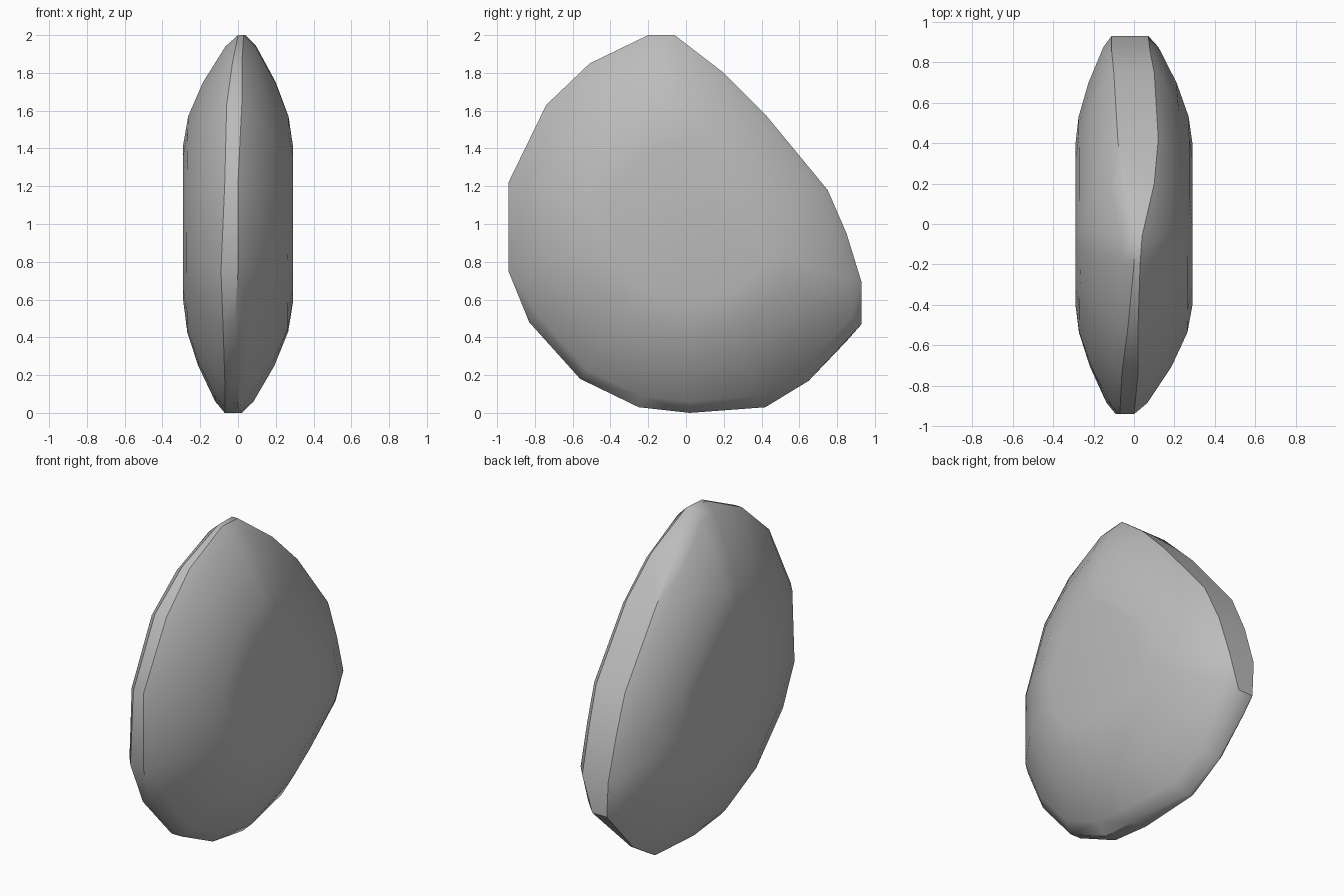
import bpy
import bmesh
import math

cube = bpy.data.objects.get("Cube")
if cube:
    bpy.data.objects.remove(cube, do_unlink=True)

HALF_THICKNESS = 0.29
CENTRE_Y, CENTRE_Z = 0.0, 1.0

# Outline seen from the side: y, z, then the rim's lowest and highest x
OUTLINE = [
    (-0.20, 2.00, 0.00, 0.03), (-0.06, 2.00, 0.00, 0.04),
    (0.20, 1.80, -0.06, 0.10), (0.42, 1.58, -0.08, 0.12),
    (0.75, 1.18, -0.10, 0.10), (0.85, 0.95, -0.11, 0.08),
    (0.93, 0.69, -0.11, 0.07), (0.93, 0.47, -0.10, 0.00),
    (0.85, 0.38, -0.10, -0.06), (0.65, 0.17, -0.09, -0.07),
    (0.42, 0.03, -0.08, -0.05), (0.02, 0.00, -0.07, 0.02),
    (-0.25, 0.03, -0.07, 0.00), (-0.56, 0.18, -0.07, 0.00),
    (-0.83, 0.48, -0.08, -0.02), (-0.94, 0.75, -0.09, 0.00),
    (-0.94, 1.22, -0.07, 0.00), (-0.74, 1.63, -0.06, 0.02),
    (-0.51, 1.85, -0.03, 0.02),
]

# Swelling from rim to flat cap: outline scale, share of the thickness reached
PROFILE = [(1.0, 0.0), (0.94, 0.23), (0.75, 0.64), (0.57, 0.91), (0.42, 1.0)]


def add_side(bm, side):
    """Add the point rings that describe one broad face of the stone."""
    cap = side * HALF_THICKNESS
    for y, z, low, high in OUTLINE:
        rim = high if side > 0 else low
        for scale, rise in PROFILE:
            bm.verts.new((rim + (cap - rim) * rise,
                          CENTRE_Y + (y - CENTRE_Y) * scale,
                          CENTRE_Z + (z - CENTRE_Z) * scale))


# Stone body: a worn, faceted skin wrapped round both sets of rings
bm = bmesh.new()
for side in (-1, 1):
    add_side(bm, side)
hull = bmesh.ops.convex_hull(bm, input=bm.verts[:])
inside = {g for g in hull["geom_interior"] if isinstance(g, bmesh.types.BMVert)}
bmesh.ops.delete(bm, geom=list(inside), context="VERTS")
bmesh.ops.dissolve_limit(bm, angle_limit=math.radians(2),
                         verts=bm.verts[:], edges=bm.edges[:])
bmesh.ops.recalc_face_normals(bm, faces=bm.faces[:])

mesh = bpy.data.meshes.new("flat_stone")
bm.to_mesh(mesh)
bm.free()
stone = bpy.data.objects.new("flat_stone", mesh)
bpy.context.collection.objects.link(stone)

# Plain grey stone
grey = (0.5, 0.5, 0.5, 1.0)
material = bpy.data.materials.new("stone_grey")
material.use_nodes = True
material.diffuse_color = grey
material.node_tree.nodes["Principled BSDF"].inputs["Base Color"].default_value = grey
mesh.materials.append(material)

# Soft shading that keeps the hard rim edges
bpy.ops.object.select_all(action="DESELECT")
stone.select_set(True)
bpy.context.view_layer.objects.active = stone
bpy.ops.object.shade_smooth_by_angle(angle=math.radians(40))
